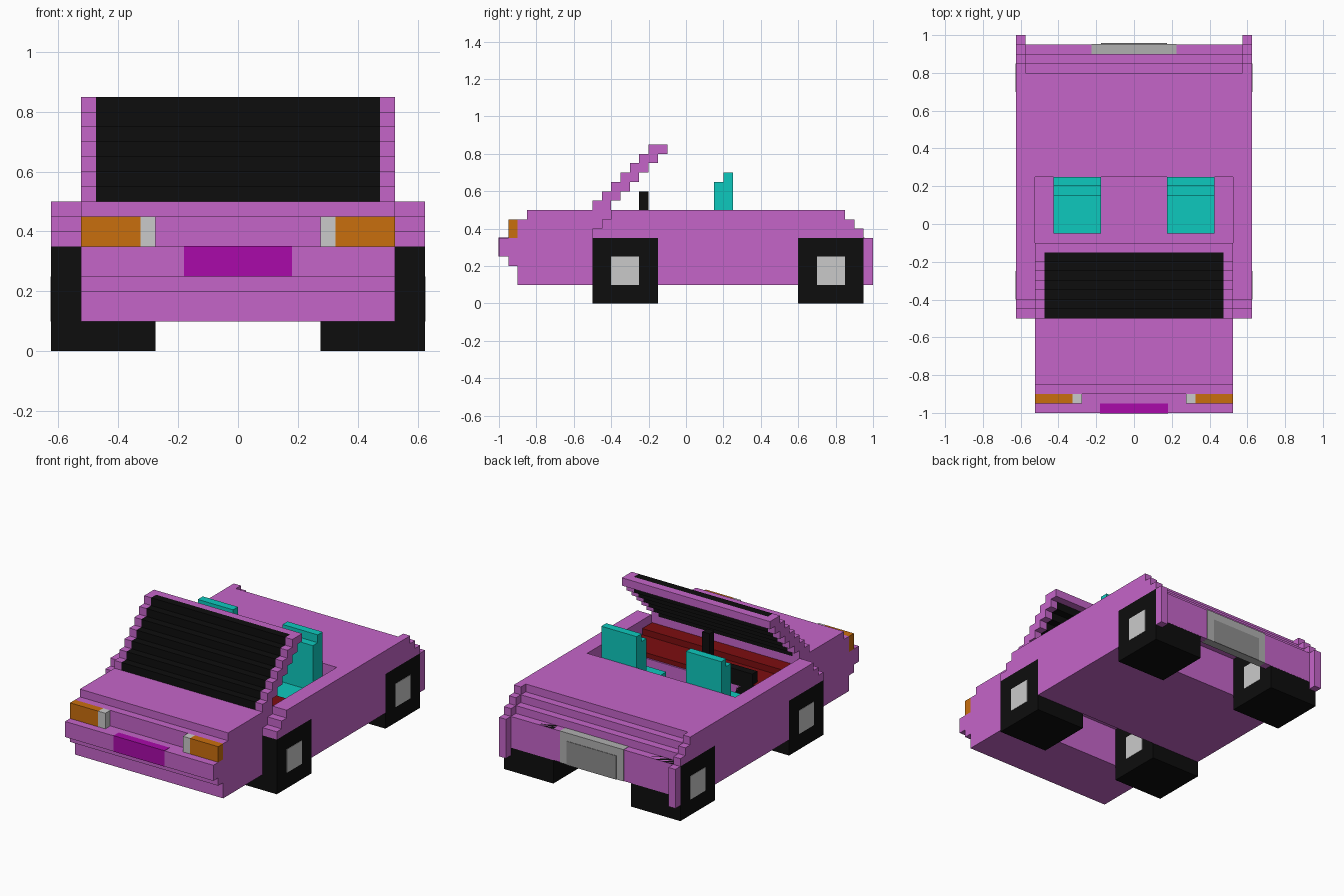
import bpy, bmesh

if "Cube" in bpy.data.objects:
    bpy.data.objects.remove(bpy.data.objects["Cube"])

def mat(name, r, g, b):
    m = bpy.data.materials.new(name)
    lin = [((c / 255 + 0.055) / 1.055) ** 2.4 if c > 10 else c / 255 / 12.92 for c in (r, g, b)]
    m.diffuse_color = (*lin, 1)
    m.use_nodes = True
    m.node_tree.nodes["Principled BSDF"].inputs["Base Color"].default_value = m.diffuse_color
    return m

PURPLE = mat("purple paint", 197, 101, 201)
BLACK = mat("black", 13, 13, 13)
ORANGE = mat("orange", 201, 110, 13)
LIGHT = mat("light grey", 202, 202, 202)
GREY = mat("grey", 176, 176, 176)
DARK = mat("dark grey", 142, 142, 142)
MAGENTA = mat("magenta", 170, 10, 170)
CYAN = mat("turquoise", 13, 201, 190)
RED = mat("dark red", 125, 14, 16)

def extrude(name, profile, x0, x1, material):
    """Extrude a (y, z) side profile from x0 to x1."""
    bm = bmesh.new()
    face = bm.faces.new([bm.verts.new((x0, y, z)) for y, z in profile])
    ext = bmesh.ops.extrude_face_region(bm, geom=[face])
    verts = [v for v in ext["geom"] if isinstance(v, bmesh.types.BMVert)]
    bmesh.ops.translate(bm, verts=verts, vec=(x1 - x0, 0, 0))
    bmesh.ops.recalc_face_normals(bm, faces=bm.faces)
    me = bpy.data.meshes.new(name)
    bm.to_mesh(me)
    bm.free()
    me.materials.append(material)
    ob = bpy.data.objects.new(name, me)
    bpy.context.collection.objects.link(ob)
    return ob

def box(name, x0, x1, y0, y1, z0, z1, material):
    return extrude(name, [(y0, z0), (y1, z0), (y1, z1), (y0, z1)], x0, x1, material)

def both(fn, name, x0, x1, *args):
    """Build a part on the right and mirrored on the left."""
    fn(name + "_right", x0, x1, *args)
    fn(name + "_left", -x1, -x0, *args)

def both_extrude(name, x0, x1, profile, material):
    extrude(name + "_right", profile, x0, x1, material)
    extrude(name + "_left", profile, -x1, -x0, material)

# body: core with cockpit notch and wheel wells, then side strips and outer panels
belly = [(.6, .35), (.6, .1), (-.15, .1), (-.15, .35), (-.5, .35)]
inner_tail = [(.8, .5), (.8, .45), (.85, .45), (.85, .4), (.9, .4), (.9, .35)]
outer_tail = [(.85, .5), (.85, .45), (.9, .45), (.9, .4), (.95, .4), (.95, .35)]
fender = [(-.5, .4), (-.45, .4), (-.45, .45), (-.4, .45), (-.4, .5)]
nose = [(-.5, .1), (-.9, .1), (-.9, .2), (-.95, .2), (-.95, .25), (-1, .25), (-1, .35),
        (-.9, .35), (-.9, .45), (-.85, .45), (-.85, .5)]
cockpit = [(-.4, .5), (-.4, .38), (-.1, .38), (-.1, .3), (.25, .3), (.25, .5)]
extrude("body_core", nose + cockpit + inner_tail + belly, -.525, .525, PURPLE)
both_extrude("body_side", .525, .575, fender + inner_tail + belly, PURPLE)
both_extrude("body_panel", .575, .625, fender + outer_tail + belly, PURPLE)
both(box, "rear_post", .575, .625, .95, 1.0, .1, .35, PURPLE)

# rear panel with plate
box("rear_panel", -.575, .575, .9, .951, .15, .35, PURPLE)
box("rear_plate", -.225, .225, .899, .954, .149, .352, GREY)
box("rear_plate_inset", -.175, .175, .95, .957, .148, .3, DARK)

# front lights and grille
both(box, "indicator", .325, .525, -.95, -.9, .35, .45, ORANGE)
both(box, "headlight", .275, .325, -.95, -.9, .35, .45, LIGHT)
box("grille", -.18, .18, -1.002, -.95, .25, .352, MAGENTA)

# square wheels with hubs
for label, y in (("front", -.5), ("rear", .6)):
    both(box, label + "_wheel", .275, .625, y, y + .35, 0, .35, BLACK)
    both(box, label + "_hub", .273, .627, y + .1, y + .25, .1, .25, LIGHT)

# stepped windscreen
def stair(width_top):
    low, high = [], []
    for k in range(7):
        y, z = -.5 + .05 * k, .5 + .05 * k
        w = width_top if k == 6 else .1
        low += [(y + w, z), (y + w, z + .05)]
        high += [(y, z), (y, z + .05)]
    return low + high[::-1]

both_extrude("windscreen_frame", .475, .525, stair(.1), PURPLE)
glass = stair(.05)
glass = [p for i, p in enumerate(glass) if p not in glass[:i]]
extrude("windscreen_glass", glass, -.475, .475, BLACK)
box("windscreen_top_bar", -.475, .475, -.15, -.1, .8, .85, PURPLE)

# seats
seat = [(-.05, .3), (.25, .3), (.25, .7), (.2, .7), (.2, .65), (.15, .65), (.15, .36), (-.05, .36)]
both_extrude("seat", .175, .425, seat, CYAN)

# dashboard, steering wheel and gear lever
dash = [(-.4, .37), (-.4, .45), (-.3, .45), (-.3, .41), (-.15, .41), (-.15, .3), (-.1, .3), (-.1, .37)]
dash = [(-.4, .37), (-.4, .45), (-.3, .45), (-.3, .41), (-.11, .41), (-.11, .37)]
extrude("dashboard", dash, -.52, .52, RED)
box("steering_wheel", -.4, -.2, -.15, -.1, .31, .48, BLACK)
box("gear_lever", -.025, .025, -.25, -.2, .4, .6, BLACK)
